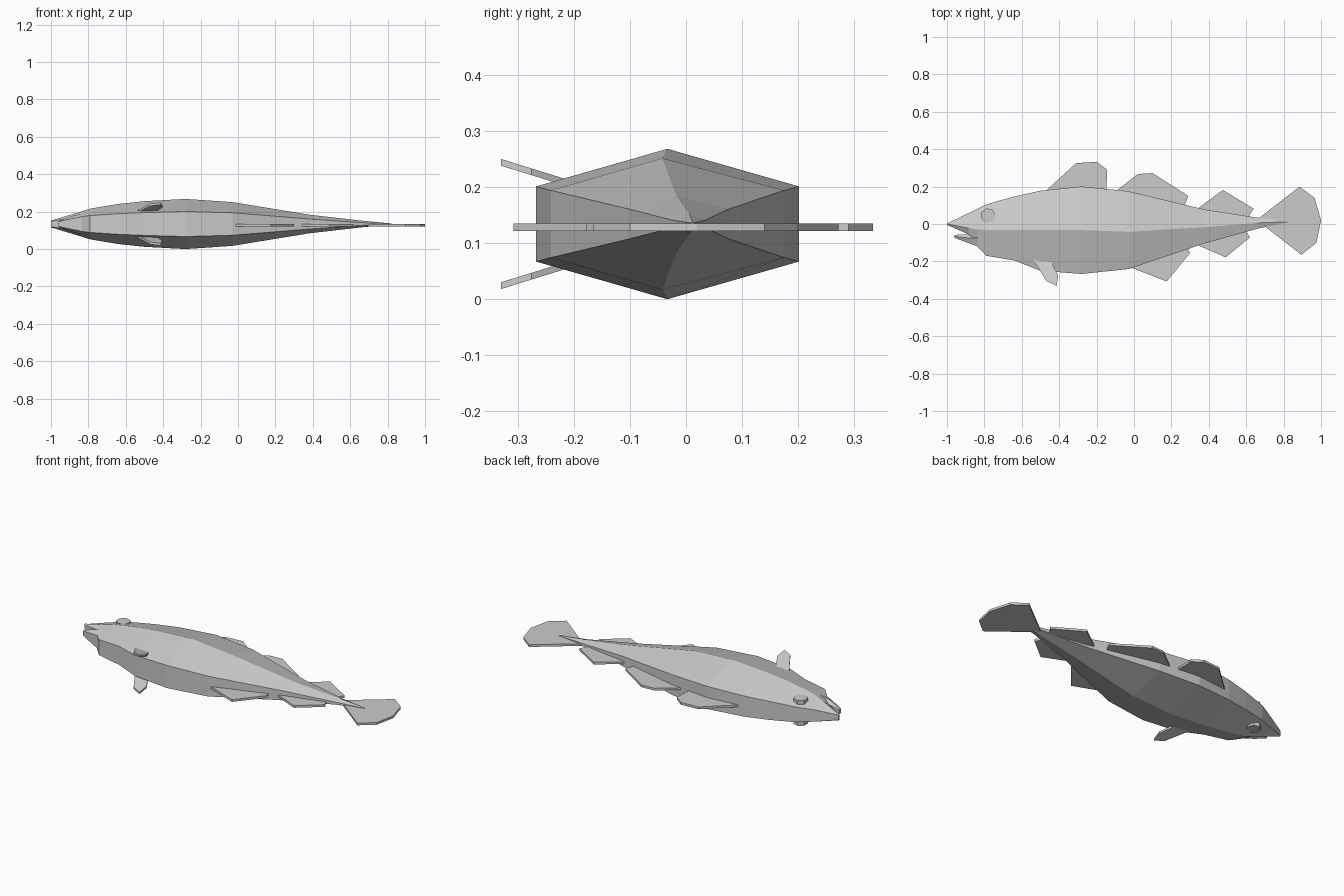
import bpy, bmesh, math
from mathutils import Vector

if "Cube" in bpy.data.objects:
    bpy.data.objects.remove(bpy.data.objects["Cube"])

MID = 0.134      # body centre plane
FIN_Z = 0.128    # centre plane of the median fins


def make(name, bm):
    bmesh.ops.recalc_face_normals(bm, faces=bm.faces)
    me = bpy.data.meshes.new(name)
    bm.to_mesh(me)
    bm.free()
    ob = bpy.data.objects.new(name, me)
    bpy.context.collection.objects.link(ob)
    return ob


def loft(name, sections):
    """Hexagonal loft; section = x, back y, ridge y, belly y, ridge half, edge half."""
    bm = bmesh.new()
    rings = []
    for x, yt, yr, yb, r, e in sections:
        pts = [(yt, e), (yr, r), (yb, e), (yb, -e), (yr, -r), (yt, -e)]
        rings.append([bm.verts.new((x, y, MID + z)) for y, z in pts])
    for a, b in zip(rings, rings[1:]):
        for i in range(6):
            j = (i + 1) % 6
            bm.faces.new((a[i], a[j], b[j], b[i]))
    bm.faces.new(rings[0])
    bm.faces.new(rings[-1])
    return make(name, bm)


def plate(name, outline, height, thick=0.013):
    """Flat fin extruded from an outline; height(y) gives its centre z."""
    bm = bmesh.new()
    f = bm.faces.new([bm.verts.new((x, y, height(y) - thick / 2)) for x, y in outline])
    ext = bmesh.ops.extrude_face_region(bm, geom=[f])
    verts = [v for v in ext["geom"] if isinstance(v, bmesh.types.BMVert)]
    bmesh.ops.translate(bm, verts=verts, vec=(0, 0, thick))
    return make(name, bm)


# Body, snout to tail root
loft("body", [
    (-1.00, 0.003, 0.000, -0.005, 0.018, 0.014),
    (-0.885, 0.058, -0.022, -0.055, 0.053, 0.034),
    (-0.835, 0.083, -0.03, -0.122, 0.068, 0.040),
    (-0.79, 0.105, -0.031, -0.170, 0.082, 0.045),
    (-0.64, 0.147, -0.032, -0.195, 0.107, 0.055),
    (-0.50, 0.178, -0.032, -0.250, 0.122, 0.061),
    (-0.28, 0.201, -0.033, -0.267, 0.134, 0.067),
    (-0.03, 0.175, -0.042, -0.241, 0.117, 0.060),
    (0.38, 0.077, -0.017, -0.103, 0.050, 0.027),
    (0.66, 0.034, 0.006, -0.025, 0.018, 0.007),
    (0.82, 0.015, 0.012, 0.008, 0.003, 0.002),
])

# Lower jaw
loft("lower_jaw", [
    (-0.96, -0.058, -0.066, -0.074, 0.016, 0.013),
    (-0.88, -0.055, -0.075, -0.104, 0.045, 0.030),
    (-0.825, -0.05, -0.075, -0.124, 0.058, 0.040),
])

# Fins on the centre plane
fins = {
    "front_dorsal_fin": [(-0.48, 0.17), (-0.31, 0.325), (-0.20, 0.333), (-0.143, 0.29), (-0.15, 0.15)],
    "middle_dorsal_fin": [(-0.13, 0.15), (0.02, 0.267), (0.10, 0.272), (0.29, 0.15), (0.26, 0.07)],
    "rear_dorsal_fin": [(0.31, 0.06), (0.475, 0.182), (0.64, 0.082), (0.60, 0.02)],
    "front_anal_fin": [(-0.05, -0.22), (0.175, -0.307), (0.30, -0.155), (0.27, -0.10)],
    "rear_anal_fin": [(0.31, -0.10), (0.49, -0.178), (0.62, -0.072), (0.59, -0.02)],
    "tail_fin": [(0.66, 0.025), (0.885, 0.20), (0.965, 0.14), (1.0, 0.02),
                 (0.975, -0.10), (0.895, -0.165), (0.66, 0.018)],
}
for name, outline in fins.items():
    plate(name, outline, lambda y: FIN_Z)

# Paired pectoral fins, splayed outwards
pectoral = [(-0.54, -0.19), (-0.45, -0.19), (-0.405, -0.275), (-0.413, -0.33), (-0.468, -0.305)]
for side, s in (("upper", 1), ("lower", -1)):
    plate(side + "_pectoral_fin", pectoral,
          lambda y: MID + s * (0.11 + (-0.33 - y) * -0.31 * -1), 0.012)

# Eyes: one faceted disc on each flank
for side, s in (("upper", 1), ("lower", -1)):
    bpy.ops.mesh.primitive_cylinder_add(vertices=7, radius=0.04, depth=0.03,
                                        location=(-0.78, 0.045, MID + s * 0.06),
                                        rotation=(0, 0, math.radians(12)))
    bpy.context.object.name = side + "_eye"
